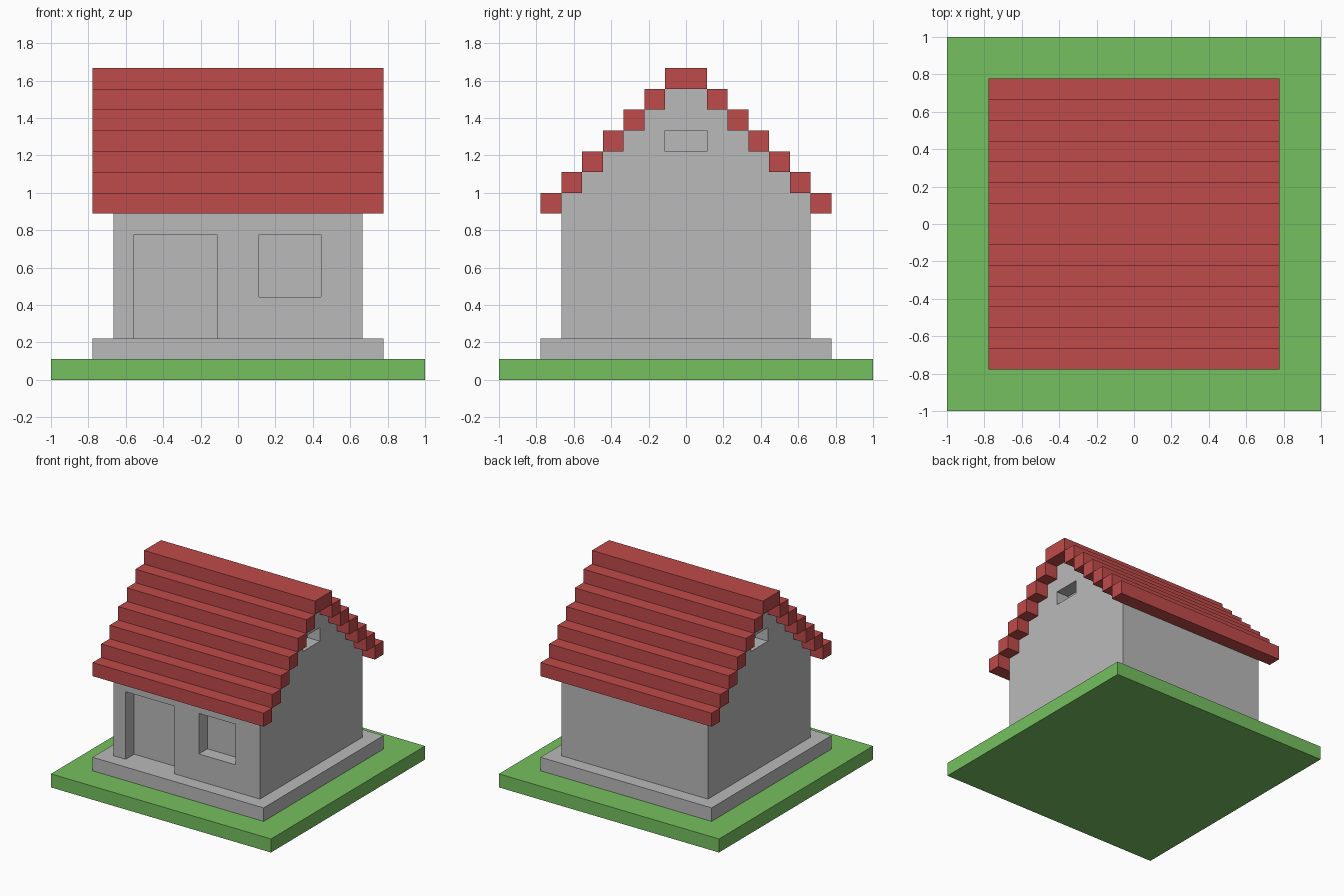
import bpy
import bmesh

cube = bpy.data.objects.get("Cube")
if cube:
    bpy.data.objects.remove(cube, do_unlink=True)

U = 1 / 9  # block size: the whole house sits on this grid


def material(name, rgb):
    m = bpy.data.materials.new(name)
    m.use_nodes = True
    m.diffuse_color = (*rgb, 1)
    m.node_tree.nodes["Principled BSDF"].inputs["Base Color"].default_value = (*rgb, 1)
    return m


GREEN = material("grass_green", (0.18, 0.53, 0.115))
GREY = material("stone_grey", (0.49, 0.49, 0.49))
RED = material("roof_red", (0.52, 0.069, 0.067))


def prism(name, profile, x0, x1, mat):
    """Extrude a (y, z) profile, in blocks, from x0 to x1."""
    bm = bmesh.new()
    face = bm.faces.new([bm.verts.new((x0 * U, y * U, z * U)) for y, z in profile])
    out = bmesh.ops.extrude_face_region(bm, geom=[face])
    verts = [v for v in out["geom"] if isinstance(v, bmesh.types.BMVert)]
    bmesh.ops.translate(bm, verts=verts, vec=((x1 - x0) * U, 0, 0))
    bmesh.ops.recalc_face_normals(bm, faces=bm.faces)
    mesh = bpy.data.meshes.new(name)
    bm.to_mesh(mesh)
    bm.free()
    mesh.materials.append(mat)
    ob = bpy.data.objects.new(name, mesh)
    bpy.context.collection.objects.link(ob)
    return ob


def box(name, x, y, z, mat):
    return prism(name, [(y[0], z[0]), (y[1], z[0]), (y[1], z[1]), (y[0], z[1])], *x, mat)


# Ground and foundation
box("lawn", (-9, 9), (-9, 9), (0, 1), GREEN)
box("foundation", (-7, 7), (-7, 7), (1, 2), GREY)

# Walls with stepped gables
half = [(6, 2)]
for k in range(6):
    half += [(6 - k, 9 + k), (5 - k, 9 + k)] if k < 5 else [(1, 14)]
walls = prism("walls", half + [(-y, z) for y, z in reversed(half)], -6, 6, GREY)

# Door, front window and gable windows, each recessed one block
cutters = [
    box("door_cutter", (-5, -1), (-7, -5), (1.5, 7), GREY),
    box("window_cutter", (1, 4), (-7, -5), (4, 7), GREY),
    box("gable_cutter_left", (5, 7), (-1, 1), (11, 12), GREY),
    box("gable_cutter_right", (-7, -5), (-1, 1), (11, 12), GREY),
]
for c in cutters:
    c.hide_render = True
    mod = walls.modifiers.new(c.name, "BOOLEAN")
    mod.operation = "DIFFERENCE"
    mod.solver = "EXACT"
    mod.object = c

# Bake the openings and remove the cutters
bpy.context.view_layer.update()
graph = bpy.context.evaluated_depsgraph_get()
baked = bpy.data.meshes.new_from_object(walls.evaluated_get(graph))
walls.modifiers.clear()
walls.data = baked
for c in cutters:
    bpy.data.objects.remove(c, do_unlink=True)

# Stepped roof: six courses per slope and a ridge
for k in range(6):
    z = (8 + k, 9 + k)
    box(f"roof_course_front_{k + 1}", (-7, 7), (k - 7, k - 6), z, RED)
    box(f"roof_course_back_{k + 1}", (-7, 7), (6 - k, 7 - k), z, RED)
box("roof_ridge", (-7, 7), (-1, 1), (14, 15), RED)
